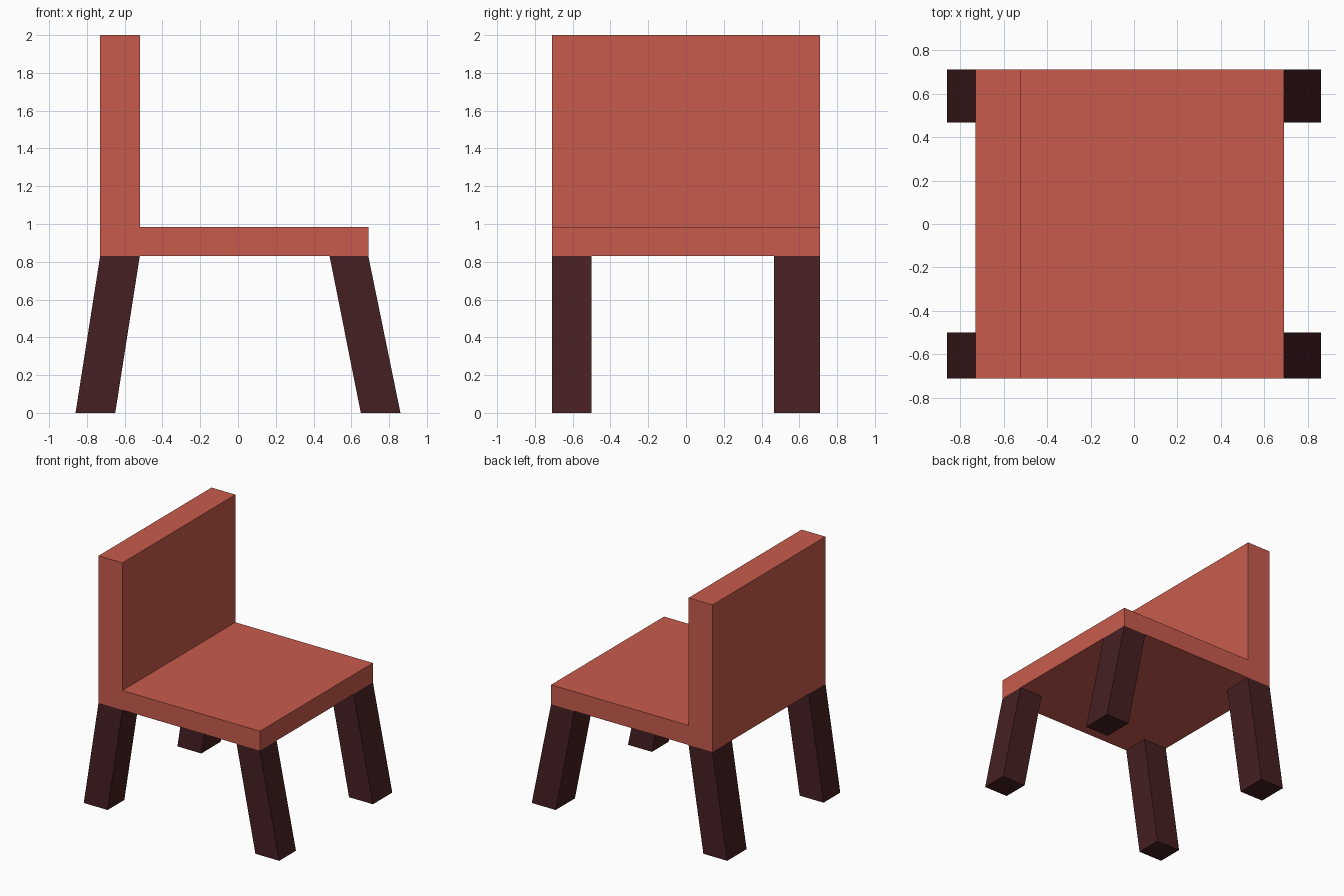
import bpy
import bmesh

if "Cube" in bpy.data.objects:
    bpy.data.objects.remove(bpy.data.objects["Cube"])


def material(name, color):
    mat = bpy.data.materials.new(name)
    mat.diffuse_color = (*color, 1.0)
    mat.use_nodes = True
    mat.node_tree.nodes["Principled BSDF"].inputs["Base Color"].default_value = mat.diffuse_color
    return mat


def prism(name, profile, y0, y1, mat):
    """Extrude an (x, z) profile along y from y0 to y1."""
    bm = bmesh.new()
    face = bm.faces.new([bm.verts.new((x, y0, z)) for x, z in profile])
    ext = bmesh.ops.extrude_face_region(bm, geom=[face])
    verts = [v for v in ext["geom"] if isinstance(v, bmesh.types.BMVert)]
    bmesh.ops.translate(bm, verts=verts, vec=(0, y1 - y0, 0))
    bmesh.ops.recalc_face_normals(bm, faces=bm.faces)
    mesh = bpy.data.meshes.new(name)
    bm.to_mesh(mesh)
    bm.free()
    mesh.materials.append(mat)
    obj = bpy.data.objects.new(name, mesh)
    bpy.context.collection.objects.link(obj)
    return obj


red = material("red_paint", (0.58, 0.105, 0.073))
dark = material("dark_wood", (0.062, 0.014, 0.016))

SEAT_BOTTOM = 0.83

# Seat and backrest: one L-shaped profile
prism("seat_and_backrest",
      [(-0.73, SEAT_BOTTOM), (0.69, SEAT_BOTTOM), (0.69, 0.985),
       (-0.52, 0.985), (-0.52, 2.0), (-0.73, 2.0)],
      -0.71, 0.71, red)

# Splayed legs: (foot x range, top x range) on each side, two depths
sides = {"left": (-0.86, -0.65, -0.73, -0.52),
         "right": (0.65, 0.86, 0.485, 0.69)}
depths = {"front": (-0.71, -0.50), "back": (0.467, 0.71)}
for side, (f0, f1, t0, t1) in sides.items():
    for depth, (y0, y1) in depths.items():
        prism(f"{depth}_{side}_leg",
              [(f0, 0), (f1, 0), (t1, SEAT_BOTTOM), (t0, SEAT_BOTTOM)],
              y0, y1, dark)
